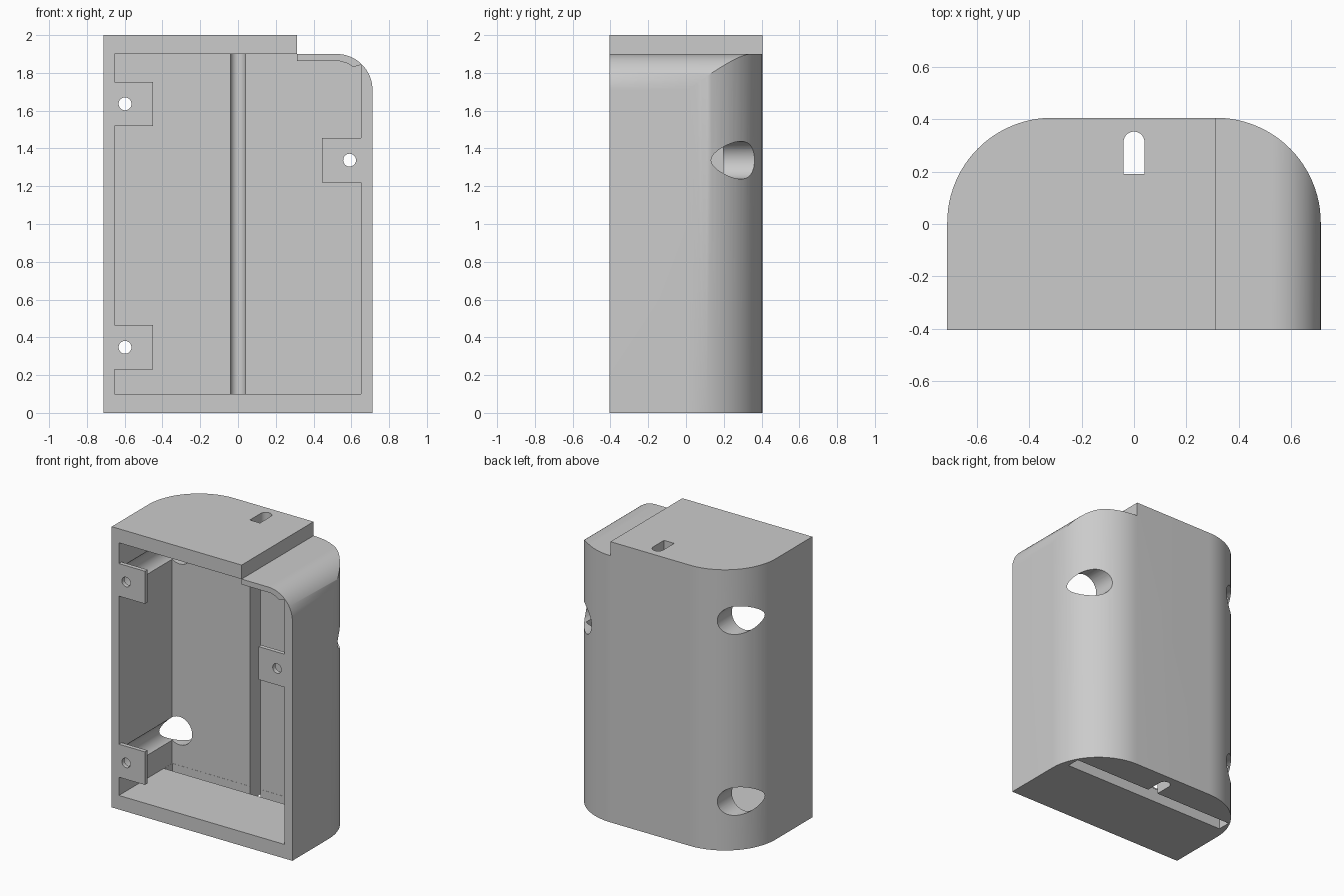
import bpy
import bmesh
from math import cos, sin, pi

cube = bpy.data.objects.get("Cube")
if cube:
    bpy.data.objects.remove(cube, do_unlink=True)

W, D = 0.712, 0.405            # half width, half depth
LEFT, RIGHT = -0.655, 0.65     # cavity side walls
BACK, TAB_BACK = 0.195, -0.375
STEP = 0.312                   # where the raised top ends

grey = bpy.data.materials.new("plain grey")
grey.use_nodes = True
COLOR = (0.6, 0.6, 0.6, 1)
grey.diffuse_color = COLOR
grey.node_tree.nodes["Principled BSDF"].inputs["Base Color"].default_value = COLOR


def arc(cx, cy, r, start, end, n=24):
    return [(cx + r * cos(start + (end - start) * i / n),
             cy + r * sin(start + (end - start) * i / n)) for i in range(n + 1)]


def rect(x0, x1, y0, y1):
    return [(x0, y0), (x1, y0), (x1, y1), (x0, y1)]


def prism(name, points, axis, lo, hi):
    """Extrude a closed outline along z (outline in xy) or y (outline in xz)."""
    bm = bmesh.new()
    place = (lambda p, t: (p[0], p[1], t)) if axis == "z" else (lambda p, t: (p[0], t, p[1]))
    rings = [[bm.verts.new(place(p, t)) for p in points] for t in (lo, hi)]
    for ring in rings:
        bm.faces.new(ring)
    n = len(points)
    for i in range(n):
        j = (i + 1) % n
        bm.faces.new((rings[0][i], rings[0][j], rings[1][j], rings[1][i]))
    bmesh.ops.recalc_face_normals(bm, faces=bm.faces)
    mesh = bpy.data.meshes.new(name)
    bm.to_mesh(mesh)
    bm.free()
    mesh.materials.append(grey)
    obj = bpy.data.objects.new(name, mesh)
    bpy.context.collection.objects.link(obj)
    return obj


def cut(body, cutter):
    mod = body.modifiers.new("cut", "BOOLEAN")
    mod.operation, mod.solver, mod.object = "DIFFERENCE", "EXACT", cutter
    bpy.context.view_layer.objects.active = body
    bpy.ops.object.modifier_apply(modifier=mod.name)
    bpy.data.objects.remove(cutter, do_unlink=True)


# Solid body with two rounded back corners
R = 0.4
plan = ([(-W, -D), (W, -D)] + arc(W - R, D - R, R, 0, pi / 2)
        + arc(R - W, D - R, R, pi / 2, pi))
body = prism("enclosure_body", plan, "z", 0, 2)

# Lowered shoulder with a rounded edge
r = 0.19
shoulder = ([(STEP, 2.2), (STEP, 1.9)] + arc(W - r, 1.9 - r, r, pi / 2, 0)
            + [(0.9, 1.9 - r), (0.9, 2.2)])
cut(body, prism("shoulder_cutter", shoulder, "y", -1, 1))

# Cavity, its ceiling dropping beneath the shoulder
ceiling = [(0.65, 1.843), (0.61, 1.83), (0.58, 1.85), (0.54, 1.862),
           (STEP, 1.862), (STEP, 1.9), (LEFT, 1.9)]
cut(body, prism("cavity_cutter", [(LEFT, 0.1), (RIGHT, 0.1)] + ceiling, "y", TAB_BACK, BACK))

# Front opening, notched so that three mounting tabs remain
mouth = [(LEFT, 0.1), (RIGHT, 0.1), (RIGHT, 1.22), (0.445, 1.22), (0.445, 1.455),
         (RIGHT, 1.455)] + ceiling
for z0, z1 in ((1.52, 1.752), (0.23, 0.465)):
    mouth += [(LEFT, z1), (-0.45, z1), (-0.45, z0), (LEFT, z0)]
cut(body, prism("mouth_cutter", mouth, "y", -1, TAB_BACK + 0.005))

# Screw holes in the tabs and wide access bores through the back
for x, z in ((-0.598, 1.636), (-0.598, 0.347), (0.591, 1.338)):
    cut(body, prism("bore_cutter", arc(x, z, 0.1, 0, 2 * pi, 48)[:-1], "y", TAB_BACK, 1))
    cut(body, prism("screw_cutter", arc(x, z, 0.034, 0, 2 * pi, 32)[:-1], "y", -1, 0))

# Vertical cable channel, open at top and bottom
channel = [(-0.04, 0.19), (0.04, 0.19)] + arc(0, 0.312, 0.04, 0, pi)
cut(body, prism("channel_cutter", channel, "z", -1, 3))

# Slit through the floor
cut(body, prism("slit_cutter", rect(LEFT + 0.001, RIGHT - 0.001, 0.1, 0.194), "z", -1, 0.2))

bpy.ops.object.select_all(action="DESELECT")
body.select_set(True)
bpy.context.view_layer.objects.active = body
bpy.ops.object.shade_smooth_by_angle(angle=pi / 6)
